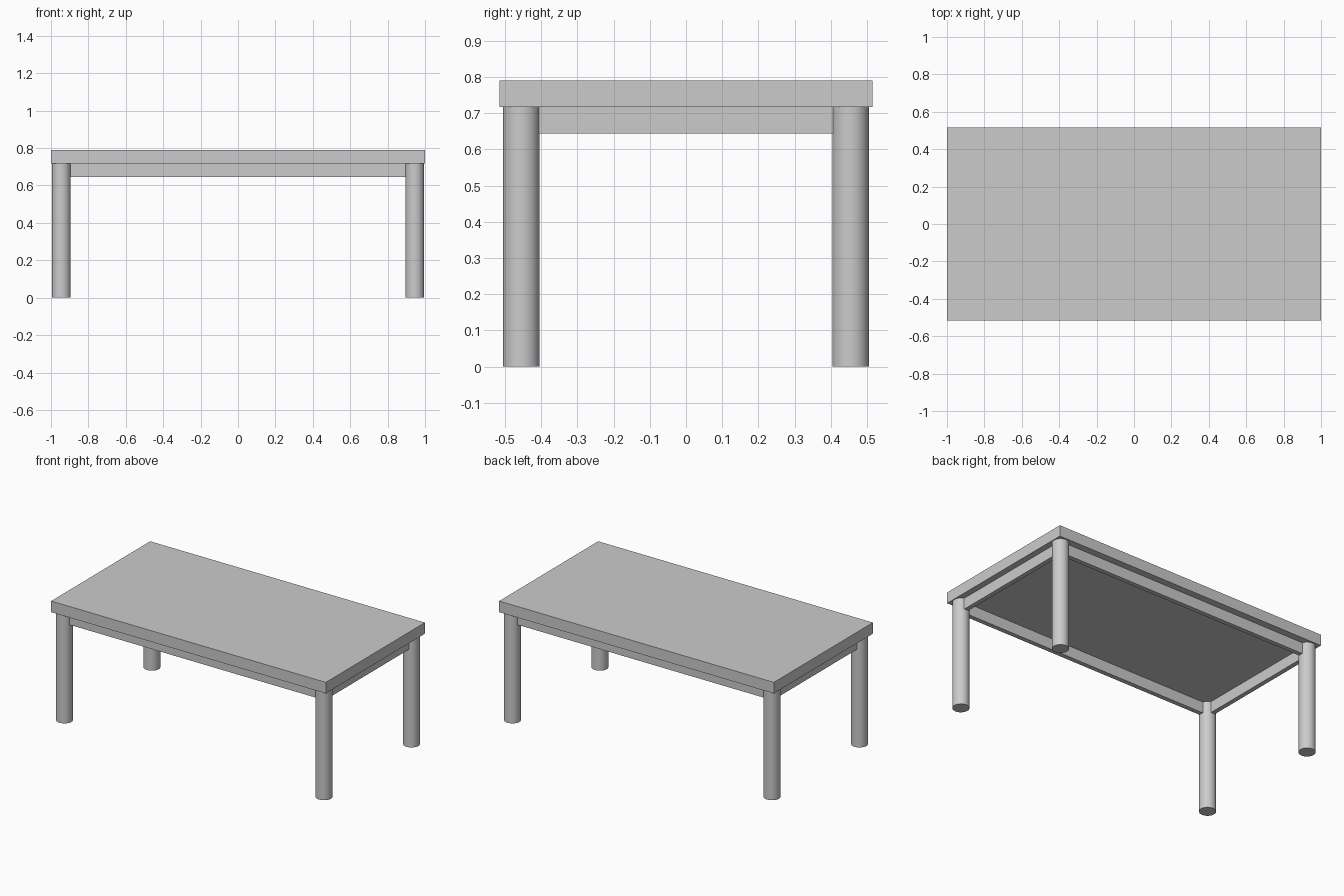
import bpy

if "Cube" in bpy.data.objects:
    bpy.data.objects.remove(bpy.data.objects["Cube"])

LEG_X, LEG_Y = 0.945, 0.4545   # leg centres
UNDER = 0.717                  # underside of the top


def box(name, centre, size):
    bpy.ops.mesh.primitive_cube_add(size=1, location=centre)
    ob = bpy.context.object
    ob.name = name
    ob.scale = size
    bpy.ops.object.transform_apply(location=False, rotation=False, scale=True)
    return ob


def leg(name, x, y):
    bpy.ops.mesh.primitive_cylinder_add(vertices=48, radius=0.0505, depth=UNDER,
                                        location=(x, y, UNDER / 2))
    bpy.context.object.name = name
    bpy.ops.object.shade_smooth_by_angle()


# Table top
box("table_top", (0, 0, 0.7535), (2.0, 1.03, 0.073))

# Four round legs
for sx, side in ((-1, "left"), (1, "right")):
    for sy, end in ((-1, "front"), (1, "back")):
        leg(f"{end}_{side}_leg", sx * LEG_X, sy * LEG_Y)

# Apron rails running between the leg centres
RAIL_H, RAIL_T = 0.073, 0.03
rail_z = UNDER - RAIL_H / 2
for s, long_name, short_name in ((-1, "front", "left"), (1, "back", "right")):
    box(f"{long_name}_apron", (0, s * LEG_Y, rail_z), (2 * LEG_X - 0.06, RAIL_T, RAIL_H))
    box(f"{short_name}_apron", (s * LEG_X, 0, rail_z), (RAIL_T, 2 * LEG_Y - 0.06, RAIL_H))
